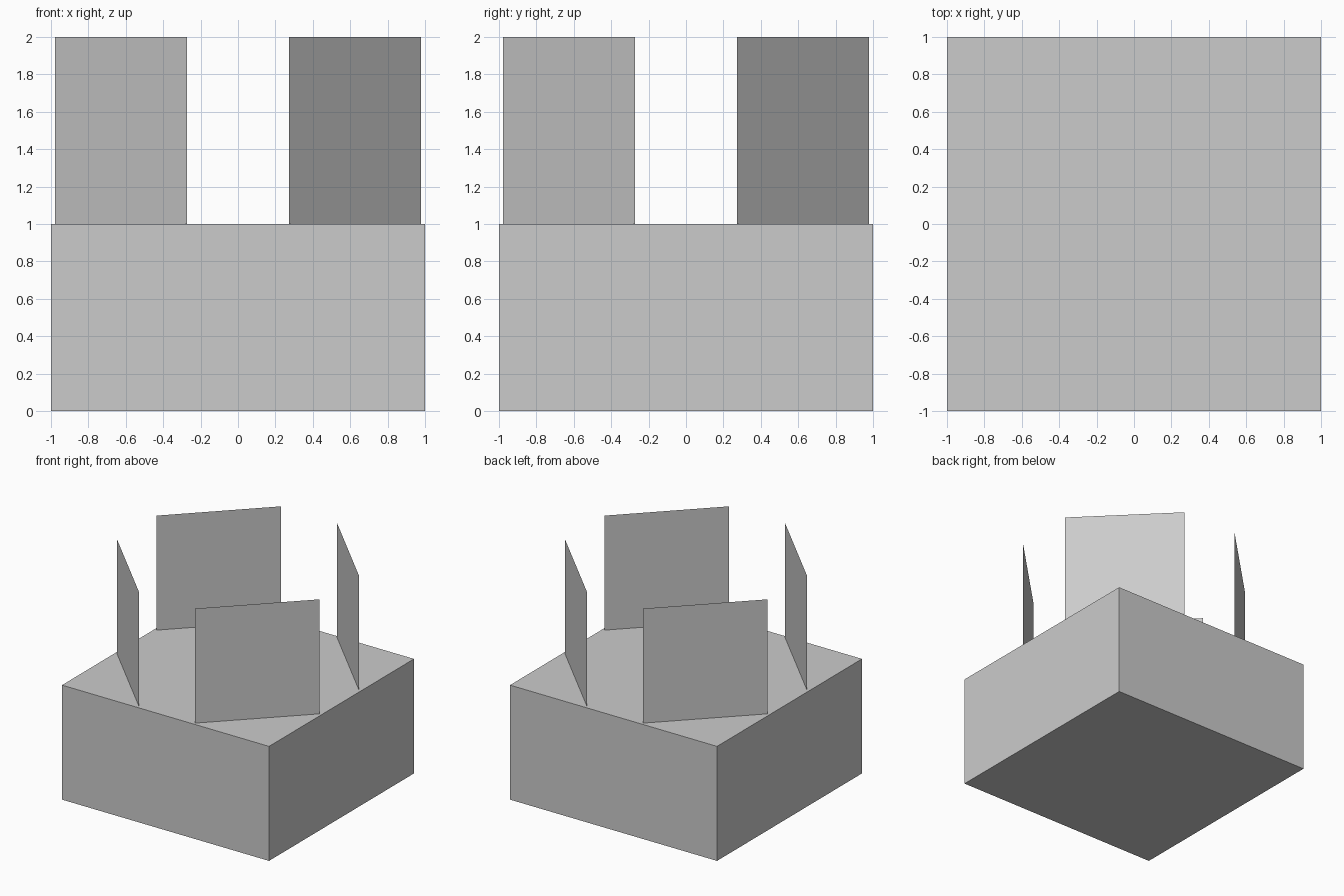
import bpy, math

if "Cube" in bpy.data.objects:
    bpy.data.objects.remove(bpy.data.objects["Cube"])

# Solid square base block, 2 x 2 x 1
bpy.ops.mesh.primitive_cube_add(size=1, location=(0, 0, 0.5))
base = bpy.context.object
base.name = "base_block"
base.scale = (2, 2, 1)
bpy.ops.object.transform_apply(location=False, rotation=False, scale=True)


def add_panel(name, angle):
    """Thin upright 1 x 1 panel, facing outwards along the given angle."""
    radius = 0.625 * math.sqrt(2)
    bpy.ops.mesh.primitive_plane_add(
        size=1,
        location=(radius * math.cos(angle), radius * math.sin(angle), 1.5),
        rotation=(math.pi / 2, 0, angle + math.pi / 2),
    )
    bpy.context.object.name = name


# Four panels across the corners of the block
corners = ["back_right", "back_left", "front_left", "front_right"]
for i, corner in enumerate(corners):
    add_panel(corner + "_panel", math.radians(45 + 90 * i))
